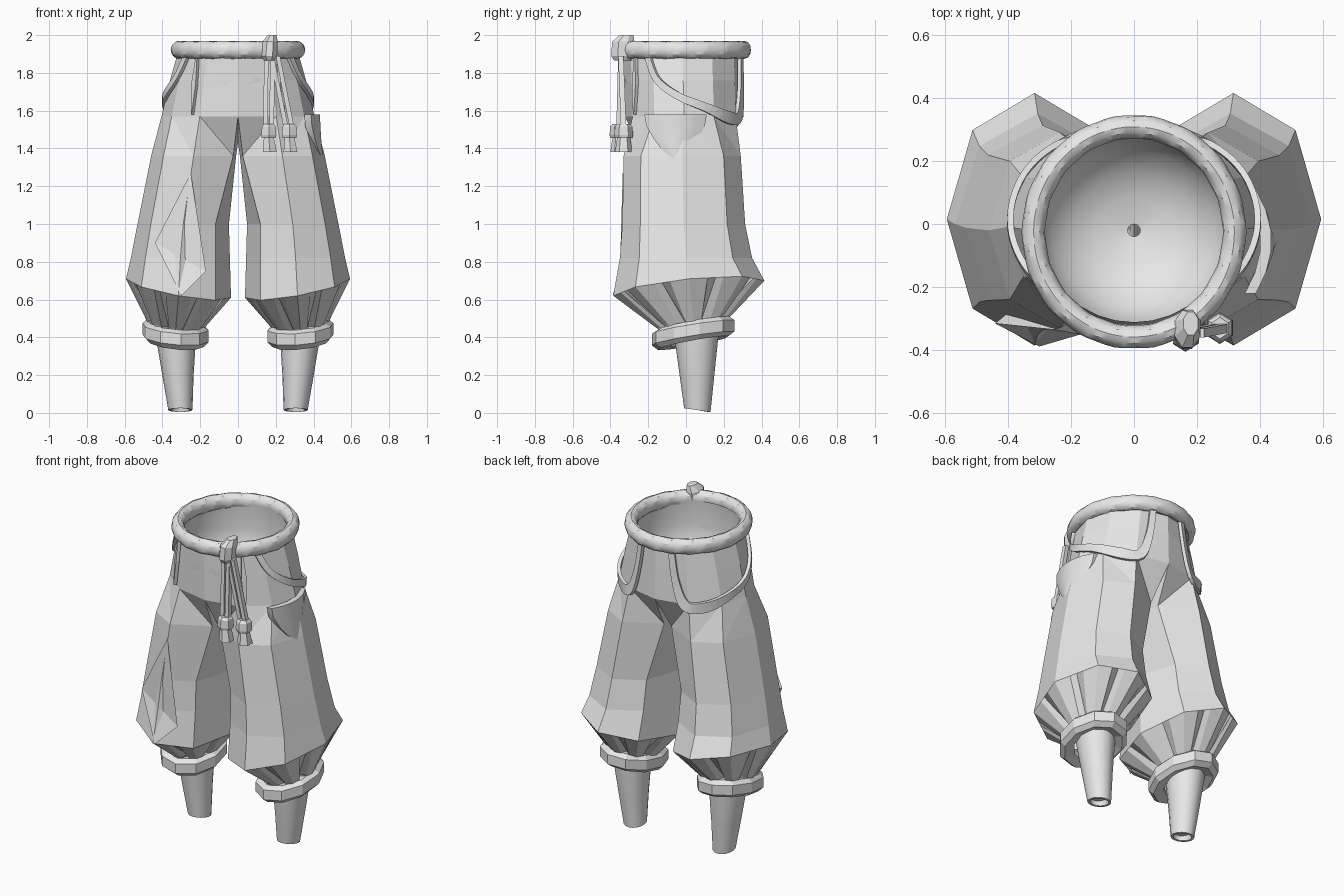
import bpy, bmesh, math
from mathutils import Vector

if "Cube" in bpy.data.objects:
    bpy.data.objects.remove(bpy.data.objects["Cube"])

cloth = bpy.data.materials.new("plain_grey")
cloth.diffuse_color = (0.8, 0.8, 0.8, 1)
cloth.use_nodes = True
cloth.node_tree.nodes["Principled BSDF"].inputs["Base Color"].default_value = cloth.diffuse_color


def finish(name, verts, faces, mirror=False, smooth=False, recalc=True):
    me = bpy.data.meshes.new(name)
    me.from_pydata([tuple(v) for v in verts], [], faces)
    if recalc:
        bm = bmesh.new()
        bm.from_mesh(me)
        bmesh.ops.recalc_face_normals(bm, faces=bm.faces)
        bm.to_mesh(me)
        bm.free()
    me.materials.append(cloth)
    ob = bpy.data.objects.new(name, me)
    bpy.context.collection.objects.link(ob)
    if mirror:
        ob.modifiers.new("mirror", "MIRROR")
    if smooth:
        bpy.ops.object.select_all(action="DESELECT")
        ob.select_set(True)
        bpy.context.view_layer.objects.active = ob
        bpy.ops.object.shade_smooth_by_angle(angle=math.radians(30))
    return ob


def loft(name, rings, caps=True, loop=False, **kw):
    """Skin equal closed rings; loop joins the last ring to the first."""
    n, m = len(rings[0]), len(rings)
    verts = [v for r in rings for v in r]
    faces = []
    for j in range(m if loop else m - 1):
        a, b = j * n, (j + 1) % m * n
        faces += [(a + i, b + i, b + (i + 1) % n, a + (i + 1) % n) for i in range(n)]
    if caps and not loop:
        faces += [tuple(range(n)), tuple(range((m - 1) * n, m * n))]
    return finish(name, verts, faces, **kw)


def ring(n, z, cx, rx, cy, ry, tx=0, ty=0, pleat=1.0):
    """Oval ring from the inner front corner; tx, ty tilt it, pleat pulls odd points in."""
    out = []
    for i in range(n):
        a = -math.pi / 4 + i * math.tau / n
        k = pleat if i % 2 else 1
        s, c = math.sin(a), -math.cos(a)
        out.append(Vector((cx + k * rx * s, cy + k * ry * c, z + tx * s + ty * c)))
    return out


# Baggy trousers: half hip rows that split at the crotch into eight-sided legs
HIPS = [(1.92, .315, -.02, .315), (1.76, .36, -.015, .315), (1.57, .405, -.01, .315)]
WIDEST = (.66, .315, .278, .015, .4, .05, .04)
K, L = 7, 8
verts, faces = [], []
for z, rx, cy, ry in HIPS:
    for i in range(K):
        a = math.pi * i / (K - 1)
        verts.append((rx * math.sin(a), cy - ry * math.cos(a), z))
for j in range(len(HIPS) - 1):
    a, b = j * K, (j + 1) * K
    faces += [(a + i, b + i, b + i + 1, a + i + 1) for i in range(K - 1)]
top = list(range(len(verts) - K, len(verts))) + [len(verts)]
verts.append((0, 0, 1.43))
for j, row in enumerate([(1.36, .235, .225, -.02, .31), (1.0, .29, .242, -.012, .325),
                         (.82, .305, .262, 0, .35), WIDEST]):
    start = len(verts)
    pts = ring(L, *row)
    if j == 0:                       # legs nearly meet right under the crotch
        for i in (0, K - 1):
            pts[i].x = .025
            pts[i].y *= .9
    verts += pts
    new = list(range(start, start + L))
    for i in range(L):
        k = (i + 1) % L
        if j == 0 and i < K - 1:     # crease direction follows the leg side
            if i < 3:
                faces += [(top[i], new[i], top[k]), (top[k], new[i], new[k])]
            else:
                faces += [(top[i], new[i], new[k]), (top[i], new[k], top[k])]
        else:
            faces.append((top[i], new[i], new[k], top[k]))
    top = new
finish("baggy_trousers", verts, faces, mirror=True, recalc=False)

# Smooth bowl-shaped lining inside the waist
loft("waist_lining", [ring(32, z, 0, r, -.02, r * .97) for z, r in
                      ((1.48, .02), (1.495, .11), (1.53, .19), (1.59, .26),
                       (1.67, .3), (1.76, .315), (1.92, .3))][::-1],
     caps=False, smooth=True, recalc=False)

# Tapered lower legs with a recessed end
loft("lower_leg", [ring(16, .5, .33, .113, .053, .122), ring(16, .4, .328, .106, .055, .116),
                   ring(16, .2, .318, .083, .058, .092),
                   ring(16, .015, .305, .064, .06, .07, 0, -.01),
                   ring(16, .015, .305, .05, .06, .056, 0, -.01),
                   ring(16, .05, .306, .045, .06, .05)], mirror=True, smooth=True)

# Gathered hems: corners stay wide while the midpoints fold inwards
wide = ring(L, *WIDEST)
outer = []
for i in range(L):
    p, q = wide[i], wide[(i + 1) % L]
    outer += [p, p.lerp(q, .35), p.lerp(q, .5), p.lerp(q, .65)]
gather = []
for i in range(4 * L):
    a = -math.pi / 4 + (i + (0, .25, 0, -.25)[i % 4]) * math.tau / (4 * L)
    k = (.95, .9, .6, .9)[i % 4]
    s, c = math.sin(a), -math.cos(a)
    gather.append(Vector((.33 + .165 * k * s, .04 + .2 * k * c, .475 + .02 * s + .03 * c)))
bottom = [Vector((.33 + (v.x - .33) * .8, .04 + (v.y - .04) * .8, v.z - .07)) for v in gather]
loft("gathered_hem", [outer, gather, bottom], caps=False, mirror=True, recalc=False)

# Tilted bands around the shins
loft("shin_band", [ring(10, .425 + dz, .33, .177 - d, .038, .222 - d * 1.3, .015, .035)
                   for d, dz in ((.075, -.04), (.025, -.055), (0, -.03),
                                 (0, .03), (.025, .05), (.075, .04))],
     loop=True, mirror=True)

# Twisted rope belt
rope = []
N = 72
for j in range(N):
    t = math.tau * j / N
    section = []
    for i in range(12):
        a = math.tau * i / 12
        k = 1 + .04 * math.cos(3 * a - 18 * t)
        h = .037 * k * math.cos(a)
        section.append(((.318 + h) * math.cos(t), -.025 + (.333 + h) * math.sin(t),
                        1.922 + .046 * k * math.sin(a)))
    rope.append(section)
loft("rope_belt", rope, loop=True, smooth=True)


def hip_point(deg, z, off):
    """Point just outside the hips; deg runs from front (0) to back (180)."""
    j = 0 if z > HIPS[1][0] else 1
    f = (HIPS[j][0] - z) / (HIPS[j][0] - HIPS[j + 1][0])
    rx, cy, ry = [HIPS[j][k] + (HIPS[j + 1][k] - HIPS[j][k]) * f for k in (1, 2, 3)]
    a = math.radians(deg)
    return Vector(((rx + off) * math.sin(a), cy - (ry + off) * math.cos(a), z))


def hip_ribbon(name, path, widths, steps=5):
    """Flat strap following the hips through (angle, height) points."""
    pts, ws = [], []
    p = [path[0]] + path + [path[-1]]
    for j in range(len(path) - 1):
        for s in range(steps + (j == len(path) - 2)):
            t = s / steps
            q = []
            for k in (0, 1):                 # smooth spline through the points
                a, b, c, d = (p[j + m][k] for m in range(4))
                q.append(.5 * (2 * b + (c - a) * t + (2 * a - 5 * b + 4 * c - d) * t * t
                               + (3 * b - a - 3 * c + d) * t ** 3))
            pts.append(hip_point(q[0], q[1], .008))
            ws.append(widths[j] + (widths[j + 1] - widths[j]) * t)
    rings = []
    for j, v in enumerate(pts):
        tan = (pts[min(j + 1, len(pts) - 1)] - pts[max(j - 1, 0)]).normalized()
        out = Vector((v.x, v.y, 0)).normalized()
        side = tan.cross(out).normalized() * ws[j] / 2
        rings.append([v - side - out * .01, v + side - out * .01,
                      v + side + out * .01, v - side + out * .01])
    loft(name, rings, mirror=True)


# Hanging hip straps and waist pleats
hip_ribbon("hip_strap", [(55, 1.9), (64, 1.77), (84, 1.68), (110, 1.62), (136, 1.565),
                         (153, 1.57), (160, 1.72), (162, 1.9)],
           [.035, .035, .04, .045, .065, .06, .04, .035])
hip_ribbon("waist_pleat", [(40, 1.88), (38, 1.74), (36, 1.58)], [.008, .03, .004])

# Side pocket on one leg
rows = []
for z, w, bulge in ((1.58, .165, .436), (1.52, .155, .438), (1.45, .115, .442),
                    (1.39, .07, .447), (1.35, .02, .45)):
    front = [Vector((bulge - .05 * s * s * w / .165, -.055 + w * s, z))
             for s in (-1, -.6, -.2, .2, .6, 1)]
    rows.append(front + [v - Vector((.035, 0, 0)) for v in reversed(front)])
loft("side_pocket", rows, smooth=True)

# Creased fold over one knee
finish("knee_fold", [(-.25, -.335, 1.27), (-.44, -.315, .9), (-.17, -.35, .75),
                     (-.3, -.388, .62), (-.3, -.2, .85)],
       [(0, 1, 2), (1, 3, 2), (0, 4, 1), (1, 4, 3), (3, 4, 2), (2, 4, 0)])


def prism(name, sections, n):
    """Upright prism from (x, y, z, rx, ry) sections."""
    loft(name, [[(x + rx * math.cos(math.tau * (i + .5) / n),
                  y + ry * math.sin(math.tau * (i + .5) / n), z) for i in range(n)]
                for x, y, z, rx, ry in sections])


# Belt knot, cords and tassels
prism("belt_knot", [(.165, -.335, 1.865, .03, .05), (.165, -.337, 1.89, .046, .064),
                    (.17, -.332, 1.965, .044, .064), (.18, -.315, 2.0, .025, .04)], 8)
for k, (x, y) in enumerate(((.163, -.355), (.272, -.33))):
    for d in (-.016, .016):                  # paired cord strands
        prism("cord", [(x + d, y, 1.5, .018, .02),
                       (.165 + .03 * k + d, -.345, 1.89, .016, .02)], 4)
    prism("tassel_cap", [(x, y, 1.455, .042, .045), (x, y, 1.47, .046, .05),
                         (x, y, 1.515, .042, .046), (x, y, 1.53, .03, .034)], 6)
    prism("tassel_fringe", [(x + .006, y, 1.38, .042, .046), (x, y, 1.46, .03, .034)], 6)
